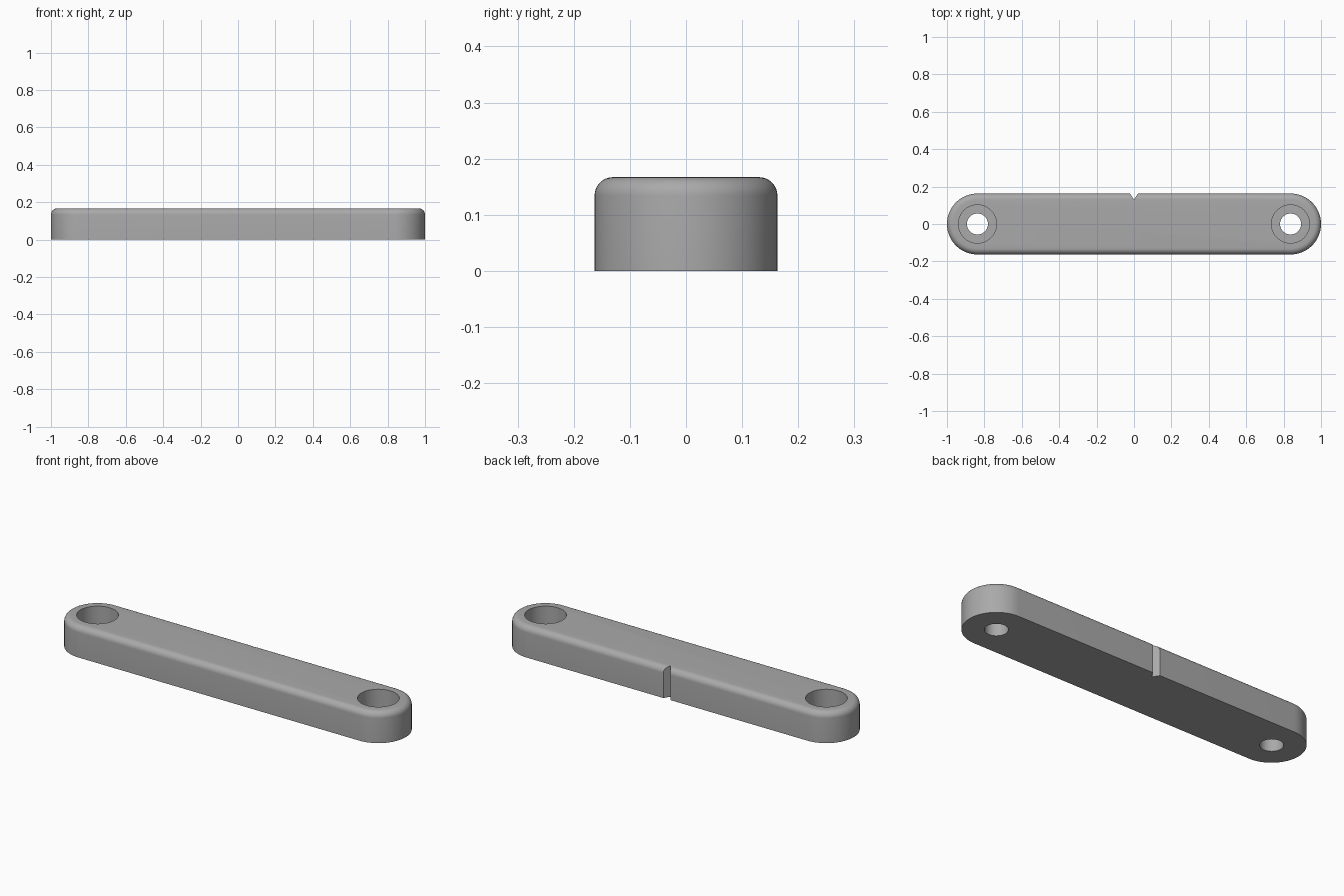
import bpy, bmesh, math

if "Cube" in bpy.data.objects:
    bpy.data.objects.remove(bpy.data.objects["Cube"])

R, H, F = 0.163, 0.167, 0.033     # end radius, height, top fillet
CX = 1.0 - R                      # hole and end-cap centre
HOLE_R, BORE_R, FLOOR_Z = 0.056, 0.102, 0.067
NOTCH_W, NOTCH_D = 0.021, 0.033


def stadium(r, n=32):
    """Outline of a round-ended bar with end radius r."""
    pts = []
    for side in (1, -1):
        for i in range(n + 1):
            a = -math.pi / 2 + math.pi * i / n
            pts.append((side * (CX + r * math.cos(a)), side * r * math.sin(a)))
    return pts


def circle(r, cx, n=64):
    return [(cx + r * math.cos(2 * math.pi * i / n),
             r * math.sin(2 * math.pi * i / n)) for i in range(n)]


def loft(name, layers):
    """Closed solid through a stack of (outline, z) layers."""
    bm = bmesh.new()
    rings = [[bm.verts.new((x, y, z)) for x, y in pts] for pts, z in layers]
    for lo, hi in zip(rings, rings[1:]):
        for i in range(len(lo)):
            j = (i + 1) % len(lo)
            bm.faces.new((lo[i], lo[j], hi[j], hi[i]))
    bm.faces.new(rings[0][::-1])
    bm.faces.new(rings[-1])
    bmesh.ops.recalc_face_normals(bm, faces=bm.faces)
    mesh = bpy.data.meshes.new(name)
    bm.to_mesh(mesh)
    bm.free()
    ob = bpy.data.objects.new(name, mesh)
    bpy.context.collection.objects.link(ob)
    return ob


# Bar with a rounded top edge
layers = [(stadium(R), 0.0)]
for i in range(9):
    a = math.pi / 2 * i / 8
    layers.append((stadium(R - F + F * math.cos(a)), H - F + F * math.sin(a)))
bar = loft("link_bar", layers)

# Counterbored screw holes at both ends
cutters = [loft("hole_cutter", [(circle(HOLE_R, s * CX), -0.1),
                                (circle(HOLE_R, s * CX), FLOOR_Z),
                                (circle(BORE_R, s * CX), FLOOR_Z),
                                (circle(BORE_R, s * CX), H + 0.1)])
           for s in (-1, 1)]

# V-shaped centre notch on the back edge
k = 2 * NOTCH_W
tri = [(0, R - NOTCH_D), (k, R + NOTCH_D), (-k, R + NOTCH_D)]
cutters.append(loft("notch_cutter", [(tri, -0.1), (tri, H + 0.1)]))

bpy.context.view_layer.objects.active = bar
bar.select_set(True)
for c in cutters:
    c.hide_render = True
    mod = bar.modifiers.new("cut", 'BOOLEAN')
    mod.operation, mod.solver, mod.object = 'DIFFERENCE', 'EXACT', c
    bpy.ops.object.modifier_apply(modifier=mod.name)
for c in cutters:
    bpy.data.objects.remove(c)

# Plain grey finish
grey = bpy.data.materials.new("plain_grey")
grey.diffuse_color = (0.4, 0.4, 0.4, 1)
grey.use_nodes = True
grey.node_tree.nodes["Principled BSDF"].inputs["Base Color"].default_value = grey.diffuse_color
bar.data.materials.clear()
bar.data.materials.append(grey)
bpy.ops.object.shade_smooth_by_angle(angle=math.radians(30))
